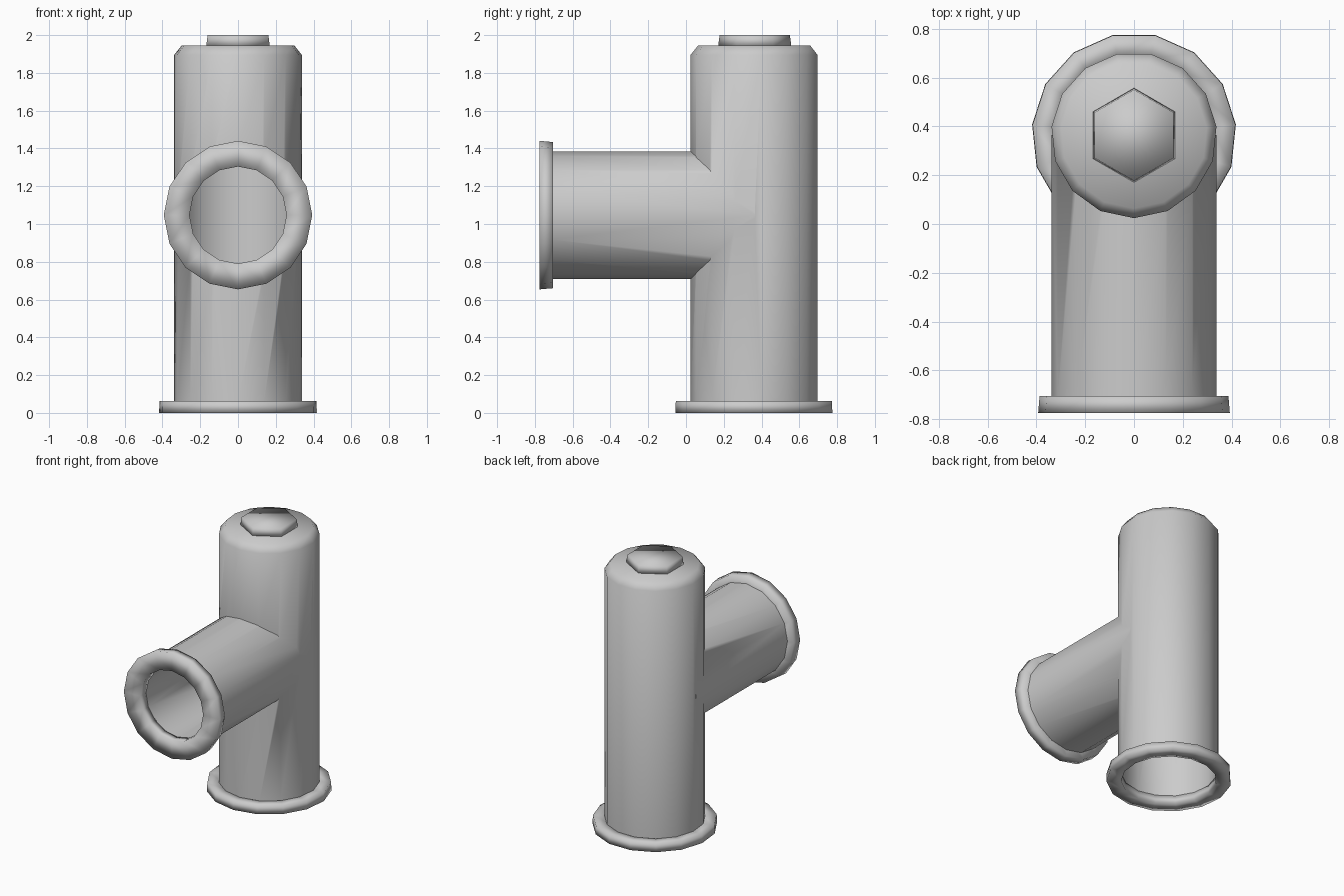
import bpy, bmesh
from math import sin, cos, pi

if "Cube" in bpy.data.objects:
    bpy.data.objects.remove(bpy.data.objects["Cube"], do_unlink=True)

GREY = (0.6, 0.6, 0.6, 1)
mat = bpy.data.materials.new("plain grey")
mat.use_nodes = True
mat.diffuse_color = GREY
mat.node_tree.nodes["Principled BSDF"].inputs["Base Color"].default_value = GREY

COLUMN = dict(loc=(0, 0.364, 0), sides=15)
BRANCH = dict(loc=(0, 0, 1.047), sides=16, tilt=pi / 2)


def turned(name, profile, loc, sides, tilt=0, ring=False):
    """Turn (radius, height) points around an axis: a capped solid or a ring."""
    bm = bmesh.new()
    loops = []
    for r, h in profile:
        angles = [2 * pi * i / sides - pi / 2 for i in range(sides)]
        loops.append([bm.verts.new((r * cos(a), r * sin(a), h)) for a in angles])
    pairs = list(zip(loops, loops[1:]))
    if ring:
        pairs.append((loops[-1], loops[0]))
    else:
        bm.faces.new(loops[0])
        bm.faces.new(loops[-1])
    for a, b in pairs:
        for i in range(sides):
            j = (i + 1) % sides
            bm.faces.new((a[i], a[j], b[j], b[i]))
    bmesh.ops.recalc_face_normals(bm, faces=bm.faces)
    mesh = bpy.data.meshes.new(name)
    bm.to_mesh(mesh)
    bm.free()
    mesh.materials.append(mat)
    ob = bpy.data.objects.new(name, mesh)
    ob.location = loc
    ob.rotation_euler.x = tilt
    bpy.context.collection.objects.link(ob)
    return ob


def combine(target, tool, operation):
    bpy.context.view_layer.objects.active = target
    mod = target.modifiers.new(operation.lower(), "BOOLEAN")
    mod.object, mod.operation, mod.solver = tool, operation, "EXACT"
    bpy.ops.object.modifier_apply(modifier=mod.name)
    bpy.data.objects.remove(tool, do_unlink=True)


# Body: upright pipe with a chamfered top, joined to the side branch
body = turned("pipe_body", [(0.34, 0.06), (0.34, 1.895), (0.3, 1.945)], **COLUMN)
combine(body, turned("branch_pipe", [(0.338, -0.364), (0.338, 0.71)], **BRANCH), "UNION")

# Bores through both open ends
combine(body, turned("column_bore", [(0.32, -0.1), (0.32, 1.85)], **COLUMN), "DIFFERENCE")
combine(body, turned("branch_bore", [(0.257, -0.36), (0.257, 0.9)], **BRANCH), "DIFFERENCE")

# Flanges at the open ends
base = turned("base_flange", [(0.32, 0), (0.42, 0), (0.418, 0.062), (0.32, 0.062)],
              ring=True, **COLUMN)
front = turned("branch_flange", [(0.257, 0.775), (0.393, 0.775), (0.387, 0.705), (0.257, 0.705)],
               ring=True, **BRANCH)

# Hexagonal plug on the top
plug = turned("hex_plug", [(0.194, 1.94), (0.186, 2.0)], loc=COLUMN["loc"], sides=6)

# Smooth shading throughout, with the body's sharp rims kept
for ob in (base, front, plug):
    ob.data.shade_smooth()
bpy.ops.object.select_all(action="DESELECT")
body.select_set(True)
bpy.context.view_layer.objects.active = body
bpy.ops.object.shade_smooth_by_angle(angle=pi / 3)
